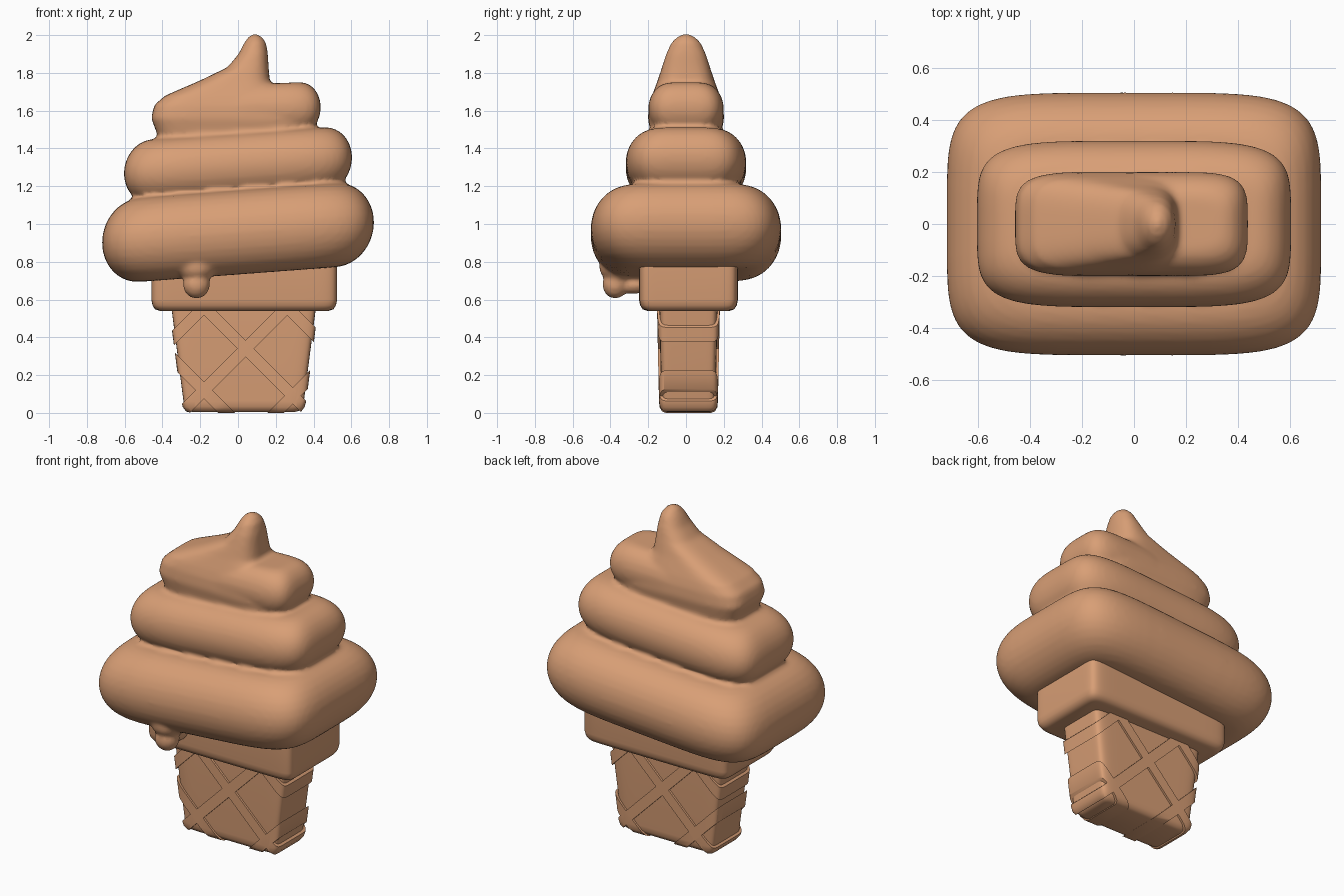
import bpy, bmesh, math
from mathutils import Matrix

if "Cube" in bpy.data.objects:
    bpy.data.objects.remove(bpy.data.objects["Cube"])

caramel = bpy.data.materials.new("caramel")
caramel.diffuse_color = (0.69, 0.345, 0.18, 1)
caramel.use_nodes = True
caramel.node_tree.nodes["Principled BSDF"].inputs["Base Color"].default_value = caramel.diffuse_color


def finish(name, bm, angle=50):
    bmesh.ops.recalc_face_normals(bm, faces=bm.faces)
    mesh = bpy.data.meshes.new(name)
    bm.to_mesh(mesh)
    bm.free()
    mesh.materials.append(caramel)
    ob = bpy.data.objects.new(name, mesh)
    bpy.context.collection.objects.link(ob)
    bpy.ops.object.select_all(action='DESELECT')
    ob.select_set(True)
    bpy.context.view_layer.objects.active = ob
    bpy.ops.object.shade_smooth_by_angle(angle=math.radians(angle))
    return ob


def loft(bm, rings, n=5.0, slope=0.0, count=72):
    """Skin superellipse rings (z, cx, cy, hx, hy[, exponent]) into a closed solid."""
    loops = []
    for ring in rings:
        z, cx, cy, hx, hy = ring[:5]
        e = 2 / (ring[5] if len(ring) > 5 else n)
        loop = []
        for i in range(count):
            a = 2 * math.pi * (i + 0.5) / count
            c, s = math.cos(a), math.sin(a)
            x = cx + hx * math.copysign(abs(c) ** e, c)
            y = cy + hy * math.copysign(abs(s) ** e, s)
            loop.append(bm.verts.new((x, y, z + slope * x)))
        loops.append(loop)
    for a, b in zip(loops, loops[1:]):
        for i in range(count):
            j = (i + 1) % count
            bm.faces.new((a[i], a[j], b[j], b[i]))
    bm.faces.new(loops[0][::-1])
    bm.faces.new(loops[-1])


def tier(bm, cx, z, hx, hy, hz, inset, n, slope):
    """Fat rolled layer with a half-round edge."""
    rings = []
    for k in range(17):
        a = math.pi * (k / 16 - 0.5)
        d = inset * (1 - math.cos(a))
        rings.append((z + hz * math.sin(a), cx, 0, hx - d, hy - d))
    loft(bm, rings, n, slope)


def blob(bm, x, y, z, rx, ry, rz):
    m = Matrix.Translation((x, y, z)) @ Matrix.Diagonal((rx, ry, rz, 1))
    bmesh.ops.create_uvsphere(bm, u_segments=24, v_segments=16, radius=1, matrix=m)


# Swirled ice cream: three tilted layers, peak and drip, fused together
bm = bmesh.new()
tier(bm, 0, 0.955, 0.72, 0.505, 0.222, 0.20, 5.0, 0.075)
tier(bm, 0, 1.31, 0.604, 0.32, 0.17, 0.15, 4.6, 0.07)
tier(bm, 0.14, 1.60, 0.298, 0.20, 0.137, 0.11, 4.2, 0.04)
peak = [(1.38, -.37, .36, .17, 4.5), (1.47, -.425, .38, .185, 4.5),
        (1.56, -.46, .38, .202, 4.5), (1.63, -.443, .30, .195, 4.2),
        (1.68, -.385, .22, .18, 4), (1.76, -.20, .168, .15, 3.2),
        (1.83, -.055, .162, .127, 2.6), (1.90, .003, .158, .105, 2.3),
        (1.96, .033, .149, .078, 2), (1.99, .055, .127, .048, 2),
        (2.006, .08, .10, .015, 2)]
loft(bm, [(z, (a + b) / 2, 0, (b - a) / 2, hy, n) for z, a, b, hy, n in peak])
blob(bm, -0.22, -0.375, 0.68, 0.072, 0.068, 0.075)
blob(bm, -0.22, -0.35, 0.77, 0.105, 0.11, 0.08)
blob(bm, -0.22, -0.28, 0.675, 0.055, 0.10, 0.045)
cream = finish("ice_cream_swirl", bm, 180)
remesh = cream.modifiers.new("fuse", 'REMESH')
remesh.mode = 'VOXEL'
remesh.voxel_size = 0.014
remesh.use_smooth_shade = True
smooth = cream.modifiers.new("soften", 'SMOOTH')
smooth.factor = 0.5
smooth.iterations = 5

# Flared rim block under the cream
bm = bmesh.new()
rim = [(0.54, .045), (0.548, .02), (0.57, .006), (0.60, 0), (0.90, 0)]
loft(bm, [(z, .033, .013, .492 - d, .262 - d) for z, d in rim], n=14)
finish("cone_rim", bm)


# Tapered wafer cone
def cone(name, d):
    b = bmesh.new()
    rows = [(0, .28, .12), (.008, .305, .14), (.03, .322, .153), (.06, .331, .156), (.58, .398, .167)]
    loft(b, [(z + d * .3, .03, .013, hx - d, hy - d) for z, hx, hy in rows], n=12)
    return finish(name, b)


cone("cone_body", 0.012)
outer = cone("cone_band_limit", 0.0)
outer.hide_render = True
outer.hide_viewport = False
outer.display_type = 'WIRE'

# Diagonal waffle bands, trimmed to the outer cone shape
bands = [(1, 0.30), (1, 0.74), (1, -0.20), (-1, 0.38), (-1, -0.06), (-1, 0.82)]
for i, (sign, offset) in enumerate(bands):
    bm = bmesh.new()
    # the band follows z = offset + sign * x
    m = (Matrix.Translation((0, 0.013, offset))
         @ Matrix.Rotation(-sign * math.pi / 4, 4, 'Y')
         @ Matrix.Diagonal((3, 0.6, 0.062, 1)))
    bmesh.ops.create_cube(bm, size=1, matrix=m)
    band = finish("waffle_band_%d" % (i + 1), bm)
    trim = band.modifiers.new("trim", 'BOOLEAN')
    trim.operation = 'INTERSECT'
    trim.solver = 'EXACT'
    trim.object = outer
    bpy.context.view_layer.objects.active = band
    bpy.ops.object.modifier_apply(modifier=trim.name)
    bpy.ops.object.shade_smooth_by_angle(angle=math.radians(50))

bpy.data.objects.remove(outer, do_unlink=True)
